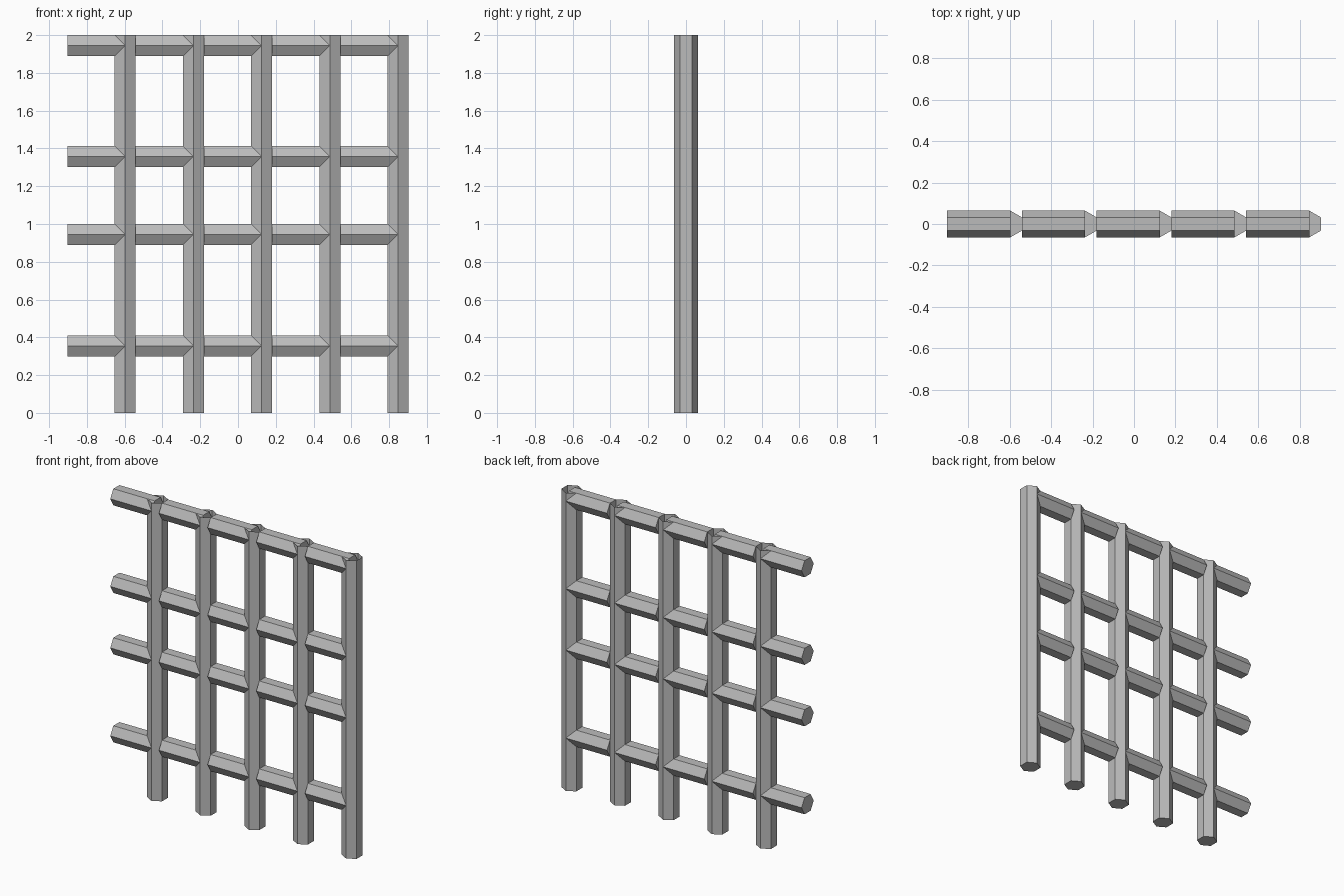
import bpy
import bmesh
from math import cos, sin, pi, sqrt
from mathutils import Vector

cube = bpy.data.objects.get("Cube")
if cube:
    bpy.data.objects.remove(cube, do_unlink=True)

RADIUS = 0.0642                  # hexagon corner radius
FLAT = RADIUS * sqrt(3) / 2      # centre to flat
PITCH = 0.361                    # post spacing
POSTS = 5
BAR_HEIGHTS = (0.355, 0.945, 1.357, 2 - FLAT)

iron = bpy.data.materials.new("iron grey")
iron.use_nodes = True
color = (0.5, 0.5, 0.5, 1)
iron.diffuse_color = color
iron.node_tree.nodes["Principled BSDF"].inputs["Base Color"].default_value = color


def hex_bar(name, start, axis, length, open_end=False):
    """Hexagonal bar along an axis, with corners pointing to front and back."""
    start, axis = Vector(start), Vector(axis)
    across = Vector((0, 1, 0))
    side = axis.cross(across)
    bm = bmesh.new()
    ring = [bm.verts.new(start + RADIUS * (across * cos(k * pi / 3) + side * sin(k * pi / 3)))
            for k in range(6)]
    base = bm.faces.new(ring)
    grown = bmesh.ops.extrude_face_region(bm, geom=[base], use_keep_orig=True)["geom"]
    tip = [g for g in grown if isinstance(g, bmesh.types.BMVert)]
    bmesh.ops.translate(bm, verts=tip, vec=axis * length)
    bmesh.ops.recalc_face_normals(bm, faces=bm.faces)
    if open_end:
        caps = [f for f in bm.faces if all(v in tip for v in f.verts)]
        bmesh.ops.delete(bm, geom=caps, context='FACES_ONLY')
    mesh = bpy.data.meshes.new(name)
    bm.to_mesh(mesh)
    bm.free()
    mesh.materials.append(iron)
    obj = bpy.data.objects.new(name, mesh)
    bpy.context.collection.objects.link(obj)
    return obj


# Each bay is one open-topped post with crossbars running into it from the left
left_edge = -POSTS * PITCH / 2
for i in range(POSTS):
    bay = left_edge + i * PITCH
    post_x = bay + PITCH - FLAT
    hex_bar(f"post_{i + 1}", (post_x, 0, 0), (0, 0, 1), 2, open_end=True)
    for j, z in enumerate(BAR_HEIGHTS):
        hex_bar(f"crossbar_{i + 1}_{j + 1}", (bay, 0, z), (1, 0, 0), post_x - bay)
